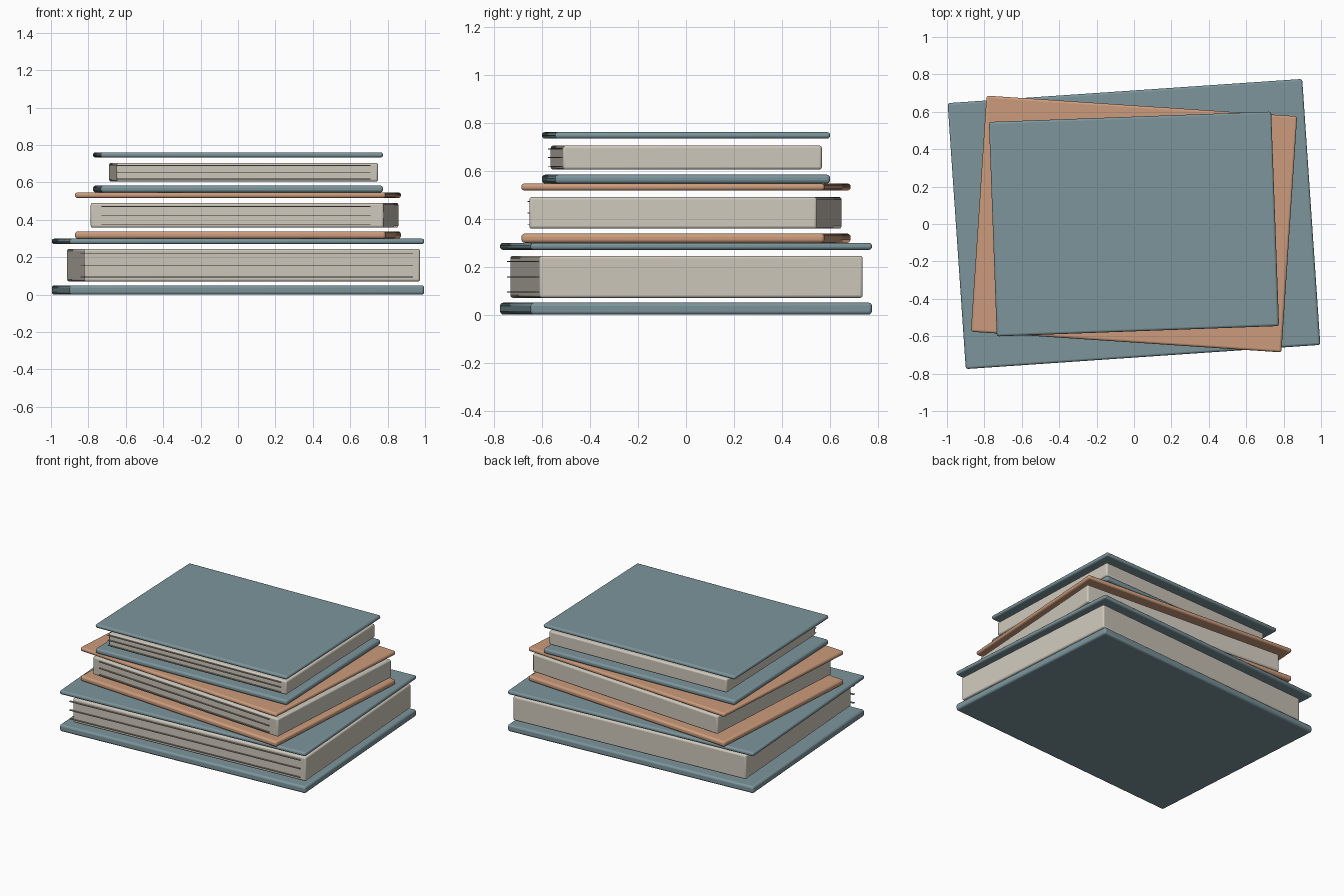
import bpy
import math
from mathutils import Matrix, Vector

cube = bpy.data.objects.get("Cube")
if cube:
    bpy.data.objects.remove(cube, do_unlink=True)


def material(name, rgb):
    mat = bpy.data.materials.new(name)
    mat.use_nodes = True
    color = (*rgb, 1.0)
    mat.diffuse_color = color
    mat.node_tree.nodes["Principled BSDF"].inputs["Base Color"].default_value = color
    return mat


teal = material("dusty teal", (0.20, 0.30, 0.33))
tan = material("warm tan", (0.60, 0.33, 0.20))
cream = material("paper cream", (0.62, 0.58, 0.50))
taupe = material("page line taupe", (0.33, 0.30, 0.25))


def slab(name, size, center, turn, mat, bevel=0.0):
    """Box placed in the book's own axes, then turned about the stack axis."""
    spin = Matrix.Rotation(turn, 4, "Z")
    bpy.ops.mesh.primitive_cube_add(size=1, location=spin @ Vector(center),
                                    rotation=(0, 0, turn))
    obj = bpy.context.object
    obj.name = name
    obj.scale = size
    bpy.ops.object.transform_apply(location=False, rotation=False, scale=True)
    obj.data.materials.append(mat)
    if bevel:
        mod = obj.modifiers.new("rounded_edges", "BEVEL")
        mod.width = bevel
        mod.segments = 3
        bpy.ops.object.shade_smooth_by_angle(angle=math.radians(35))
    return obj


def book(name, mat, degrees, cover, pages, shift, line_length, line_shift, heights):
    turn = math.radians(degrees)
    base, base_top, page_low, page_high, lid_low, lid_top = heights

    def layer(part, size, low, high, offset, colour, bevel):
        slab(f"{name}_{part}", (*size, high - low),
             (offset, 0, (low + high) / 2), turn, colour, bevel)

    layer("bottom_cover", cover, base, base_top, 0, mat, 0.014)
    layer("page_block", pages, page_low, page_high, shift, cream, 0.011)
    layer("top_cover", cover, lid_low, lid_top, 0, mat, 0.012)

    # Thin page lines along the front of the paper
    for i in (1, 2, 3):
        z = page_low + (page_high - page_low) * (0.5 + (i - 2) * 0.36)
        slab(f"{name}_page_line_{i}", (line_length, 0.016, 0.004),
             (line_shift, -pages[1] / 2 - 0.003, z), turn, taupe)


book("lower_book", teal, 3.9, (1.9, 1.425), (1.80, 1.35), 0.03, 1.78, 0.0,
     (0.0, 0.05, 0.07, 0.245, 0.27, 0.299))
book("middle_book", tan, -3.8, (1.664, 1.265), (1.57, 1.20), 0.035, 1.44, 0.03,
     (0.299, 0.338, 0.358, 0.49, 0.517, 0.546))
book("upper_book", teal, 2.1, (1.51, 1.147), (1.40, 1.08), 0.03, 1.36, 0.01,
     (0.546, 0.583, 0.604, 0.704, 0.733, 0.76))
